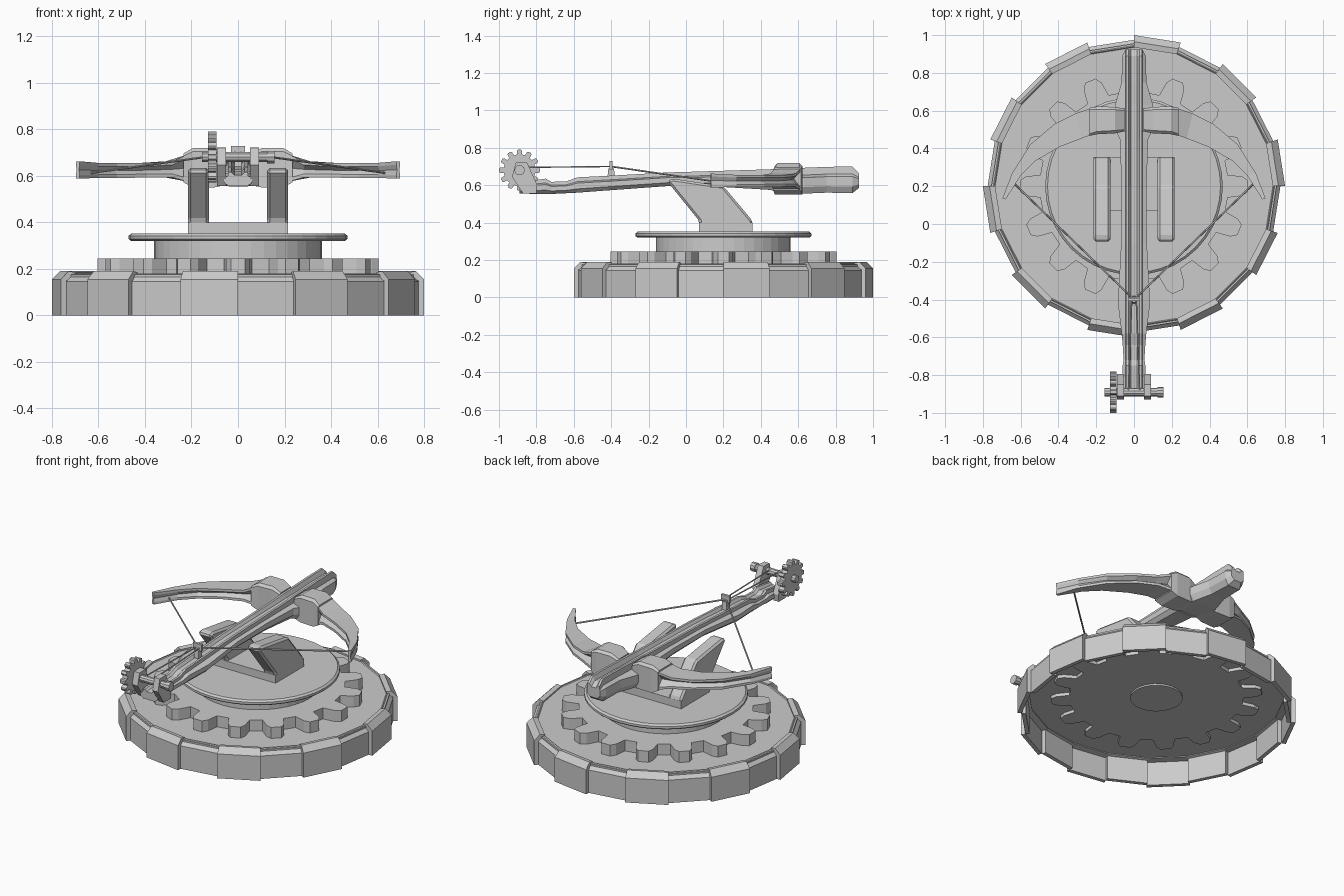
import bpy, bmesh
from math import sin, cos, pi, radians
from mathutils import Vector

if "Cube" in bpy.data.objects:
    bpy.data.objects.remove(bpy.data.objects["Cube"])

CY = 0.2  # turntable centre on y


def finish(name, bm):
    bmesh.ops.remove_doubles(bm, verts=bm.verts, dist=1e-5)
    bmesh.ops.recalc_face_normals(bm, faces=bm.faces)
    me = bpy.data.meshes.new(name)
    bm.to_mesh(me)
    bm.free()
    ob = bpy.data.objects.new(name, me)
    bpy.context.collection.objects.link(ob)
    return ob


def loft(name, sections, bm=None):
    """Skin equal-length closed loops and cap both ends."""
    own = bm is None
    bm = bm or bmesh.new()
    loops = [[bm.verts.new(p) for p in s] for s in sections]
    n = len(loops[0])
    for a, b in zip(loops, loops[1:]):
        for i in range(n):
            bm.faces.new((a[i], a[(i + 1) % n], b[(i + 1) % n], b[i]))
    bm.faces.new(loops[0][::-1])
    bm.faces.new(loops[-1])
    return finish(name, bm) if own else None


def disc(name, profile, n, cy=CY):
    """Stack of (radius, z) circles."""
    return loft(name, [[(r * cos(2 * pi * i / n), cy + r * sin(2 * pi * i / n), z)
                        for i in range(n)] for r, z in profile])


def rod(name, a, b, r, n=6):
    a, b = Vector(a), Vector(b)
    q = (b - a).to_track_quat('Z', 'Y')
    ring = [q @ Vector((r * cos(2 * pi * i / n), r * sin(2 * pi * i / n), 0)) for i in range(n)]
    return loft(name, [[p + v for v in ring] for p in (a, b)])


def slab(name, yz, x0, x1):
    """Side profile extruded across x."""
    return loft(name, [[(x, y, z) for y, z in yz] for x in (x0, x1)])


def bevel(ob, w):
    m = ob.modifiers.new("bevel", 'BEVEL')
    m.width, m.segments = w, 1
    m.limit_method = 'ANGLE'


def gear_outline(teeth, r0, r1, root, tip):
    """Tooth outline as (u, v); root and tip are half widths in pitch units."""
    pts, p = [], 2 * pi / teeth
    for t in range(teeth):
        for r, o in ((r0, -root), (r1 * 0.95, -tip * 1.25), (r1, -tip * 0.7),
                     (r1, tip * 0.7), (r1 * 0.95, tip * 1.25), (r0, root)):
            a = (t + o) * p
            pts.append((r * cos(a), r * sin(a)))
    return pts


# Base rim: 20 thin wall segments, every other one raised
bm = bmesh.new()
for k in range(20):
    R, top = (0.80, 0.19) if k % 2 == 0 else (0.775, 0.18)
    prof = [(R, 0), (R, top - 0.035), (R - 0.035, top), (0.735, top - 0.005),
            (0.735, 0.155), (R - 0.025, 0.15), (R - 0.025, 0)]
    loft("", [[(r * cos(a), CY + r * sin(a), z) for r, z in prof]
              for a in (radians(18 * k), radians(18 * k + 18))], bm)
me = bpy.data.meshes.new("base_rim")
bmesh.ops.recalc_face_normals(bm, faces=bm.faces)
bm.to_mesh(me)
bm.free()
bpy.context.collection.objects.link(bpy.data.objects.new("base_rim", me))

# Base plate, large gear and turntable
disc("base_plate", [(0.755, 0.16), (0.755, 0.175)], 20)
g = gear_outline(16, 0.5, 0.605, 0.31, 0.18)
loft("ring_gear", [[(u, CY + v, z) for u, v in g] for z in (0.14, 0.245)])
disc("pivot", [(0.15, 0.13), (0.15, 0.15)], 32)
disc("turntable_neck", [(0.36, 0.24), (0.36, 0.33)], 40)
disc("turntable_top", [(0.46, 0.32), (0.47, 0.328), (0.47, 0.342), (0.458, 0.352)], 40)

# Cradle: cross plate and two slanted arms
slab("cradle_plate", [(0.07, 0.345), (0.355, 0.345), (0.355, 0.4), (0.07, 0.4)], -0.215, 0.215)
for s in (-1, 1):
    arm = slab("cradle_arm", [(0.07, 0.35), (0.355, 0.35), (0.355, 0.41), (0.2, 0.595),
                              (-0.07, 0.635), (-0.1, 0.62), (0.07, 0.41)], s * 0.125, s * 0.215)
    bevel(arm, 0.012)

# Stock: grooved section swept along y (y, half width, bottom, top)
stations = [(-0.89, 0.06, 0.555, 0.615), (-0.75, 0.06, 0.553, 0.635), (-0.72, 0.055, 0.553, 0.618),
            (-0.64, 0.06, 0.557, 0.62), (-0.58, 0.065, 0.56, 0.642), (-0.42, 0.085, 0.572, 0.65),
            (-0.1, 0.068, 0.595, 0.668), (0.2, 0.066, 0.59, 0.677), (0.45, 0.075, 0.575, 0.685),
            (0.5, 0.1, 0.56, 0.69), (0.63, 0.1, 0.555, 0.693), (0.75, 0.066, 0.56, 0.698),
            (0.89, 0.062, 0.558, 0.70), (0.925, 0.045, 0.585, 0.665)]
secs = []
for y, w, zb, zt in stations:
    h = zt - zb
    half = [(0.016, zt - 0.2 * h), (0.028, zt), (0.042, zt), (0.044, zt - 0.28 * h),
            (w, zt - 0.38 * h), (w, zb + 0.25 * h), (w - 0.02, zb)]
    secs.append([(x, y, z) for x, z in half] + [(-x, y, z) for x, z in reversed(half)])
loft("stock", secs)

# Bow limbs: notched section swept outwards (outer x,y / inner x,y / bottom / top)
limb = [(0.22, 0.615, 0.22, 0.475, 0.575, 0.69), (0.31, 0.585, 0.28, 0.452, 0.592, 0.662),
        (0.42, 0.53, 0.39, 0.41, 0.592, 0.655), (0.55, 0.42, 0.52, 0.335, 0.59, 0.655),
        (0.645, 0.27, 0.60, 0.255, 0.59, 0.655), (0.697, 0.135, 0.68, 0.13, 0.588, 0.662)]
for s in (-1, 1):
    secs = []
    for xo, yo, xi, yi, zb, zt in limb:
        o, i, zm = Vector((xo, yo)), Vector((xi, yi)), (zb + zt) / 2
        no, ni = o.lerp(i, 0.25), i.lerp(o, 0.2)
        secs.append([(s * p.x, p.y, z) for p, z in
                     ((o, zt), (o, zt - 0.015), (no, zm), (o, zb + 0.015), (o, zb),
                      (i, zb), (i, zb + 0.015), (ni, zm), (i, zt - 0.015), (i, zt))])
    loft("bow_limb", secs)
    # Limb socket block tapering outwards
    loft("limb_socket", [[(s * x, y0, zb), (s * x, y1, zb), (s * x, y1, zt - c), (s * x, y1 - c, zt),
                          (s * x, y0 + c, zt), (s * x, y0, zt - c)]
                         for x, y0, y1, zb, zt, c in ((0.05, 0.49, 0.61, 0.56, 0.69, 0.01),
                                                      (0.10, 0.48, 0.62, 0.55, 0.718, 0.015),
                                                      (0.195, 0.475, 0.622, 0.55, 0.718, 0.015),
                                                      (0.235, 0.467, 0.615, 0.572, 0.695, 0.01))])
    # Bowstring half and winch rope
    rod("bowstring", (s * 0.63, 0.21, 0.612), (0, -0.4, 0.70), 0.005)
    rod("winch_rope", (s * 0.012, -0.4, 0.70), (s * 0.03, -0.89, 0.695), 0.004)
    # Winch bracket
    slab("winch_bracket", [(-0.93, 0.645), (-0.91, 0.72), (-0.85, 0.722), (-0.795, 0.6),
                           (-0.80, 0.555), (-0.87, 0.555)], s * 0.052, s * 0.09)

# String catch
slab("string_catch", [(-0.408, 0.685), (-0.392, 0.685), (-0.392, 0.728), (-0.408, 0.728)], -0.03, 0.03)
slab("catch_foot", [(-0.42, 0.64), (-0.38, 0.64), (-0.385, 0.69), (-0.415, 0.69)], -0.016, 0.016)

# Winch axle, handle collar and small gear
WY, WZ = -0.89, 0.68
rod("winch_axle", (-0.155, WY, WZ), (0.155, WY, WZ), 0.022, 10)
rod("winch_collar", (0.125, WY, WZ), (0.157, WY, WZ), 0.028, 10)
g = gear_outline(12, 0.085, 0.11, 0.32, 0.2)
loft("winch_gear", [[(x, WY + u, WZ + v) for u, v in g] for x in (-0.128, -0.092)])
